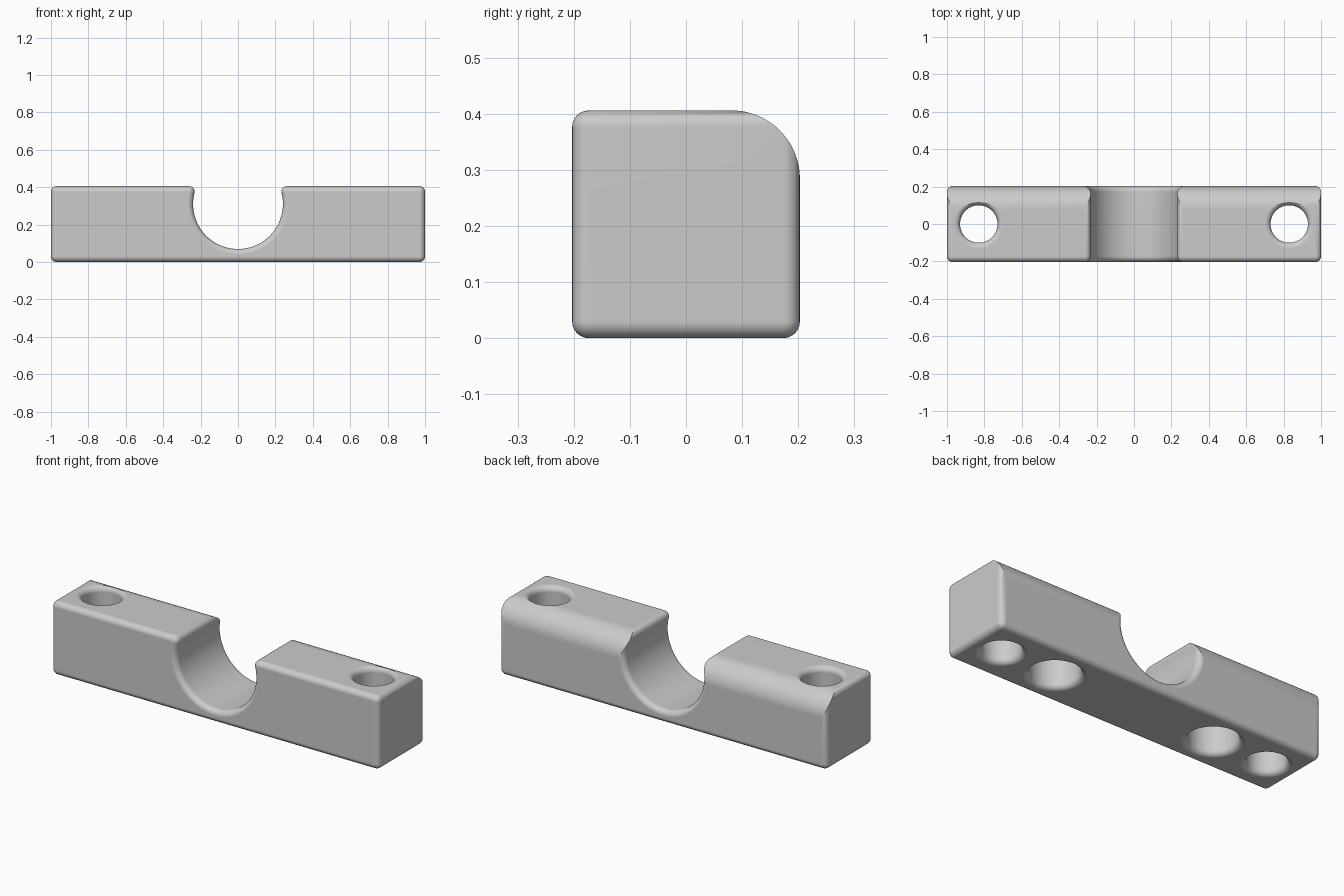
import bpy, bmesh
from math import pi, sin, cos, sqrt, atan2

if "Cube" in bpy.data.objects:
    bpy.data.objects.remove(bpy.data.objects["Cube"])

H = 0.406            # height and depth of the bar
HALF = H / 2
EDGE = 0.03          # small edge rounding
NOTCH_R, NOTCH_Z = 0.24, 0.31
BACK_R = 0.122       # large rounding on the top back edge

grey = bpy.data.materials.new("light grey")
grey.use_nodes = True
grey.diffuse_color = (0.6, 0.6, 0.6, 1)
grey.node_tree.nodes["Principled BSDF"].inputs["Base Color"].default_value = grey.diffuse_color


def arc(cx, cz, r, a0, a1, n):
    return [(cx + r * cos(a0 + (a1 - a0) * i / n), cz + r * sin(a0 + (a1 - a0) * i / n))
            for i in range(n + 1)]


def loft(name, rings):
    """Closed solid through a stack of equal rings of 3D points."""
    bm = bmesh.new()
    loops = [[bm.verts.new(p) for p in ring] for ring in rings]
    n = len(loops[0])
    for a, b in zip(loops, loops[1:]):
        for i in range(n):
            j = (i + 1) % n
            bm.faces.new((a[i], a[j], b[j], b[i]))
    bm.faces.new(loops[0])
    bm.faces.new(loops[-1])
    bmesh.ops.recalc_face_normals(bm, faces=bm.faces)
    mesh = bpy.data.meshes.new(name)
    bm.to_mesh(mesh)
    bm.free()
    ob = bpy.data.objects.new(name, mesh)
    bpy.context.collection.objects.link(ob)
    mesh.materials.append(grey)
    return ob


def bar_outline(d):
    """Front outline of the bar, shrunk by d, with the round cradle cut in."""
    r, top, x = EDGE - d, H - EDGE, 1 - EDGE
    lift = top - NOTCH_Z
    lip = sqrt((NOTCH_R + EDGE) ** 2 - lift ** 2)
    a = atan2(lift, lip)
    half = arc(x, EDGE, r, -pi / 2, 0, 6) + arc(x, top, r, 0, pi / 2, 6)
    half += arc(lip, top, r, pi / 2, pi + a, 10)
    half += arc(0, NOTCH_Z, NOTCH_R + d, a, -pi / 2, 32)[1:]
    return half + [(-px, pz) for px, pz in reversed(half[:-1])]


# Bar with rounded front and back edges
steps = [i / 6 * pi / 2 for i in range(7)]
side = [(EDGE * 0.995 * (1 - sin(t)), HALF - EDGE * (1 - cos(t))) for t in reversed(steps)]
stack = [(d, -y) for d, y in reversed(side)] + side
bar = loft("cradle_bar", [[(x, y, z) for x, z in bar_outline(d)] for d, y in stack])


def hole_cutter(name, x, r, through):
    """Round cutter that flares smoothly at each open mouth."""
    mouth = [(r + EDGE * (1 - sin(t)), EDGE * (1 - cos(t))) for t in reversed(steps)]
    mouth = mouth[::-1]
    prof = [(r + EDGE, -0.05)] + sorted(mouth, key=lambda p: p[1])
    if through:
        prof += [(q, H - z) for q, z in reversed(prof)]
    else:
        prof.append((r, 0.25))
    return loft(name, [[(x + q * cos(k * pi / 32), q * sin(k * pi / 32), z) for k in range(64)]
                       for q, z in prof])


cutters = []
for s in (-1, 1):
    cutters.append(hole_cutter("screw_hole_cutter", s * 0.83, 0.1, True))
    cutters.append(hole_cutter("blind_hole_cutter", s * 0.495, 0.127, False))

# Cutter for the large rounding along the top back edge
far = 0.1
corner = arc(HALF - BACK_R, H - BACK_R, BACK_R, 0, pi / 2, 20)
corner += [(HALF - BACK_R, H + far), (HALF + far, H + far), (HALF + far, H - BACK_R)]
cutters.append(loft("back_edge_cutter", [[(x, y, z) for y, z in corner] for x in (-1.1, 1.1)]))

bpy.context.view_layer.objects.active = bar
for cutter in cutters:
    cutter.hide_render = True
    mod = bar.modifiers.new("cut", "BOOLEAN")
    mod.operation, mod.solver, mod.object = "DIFFERENCE", "EXACT", cutter
    bpy.ops.object.modifier_apply(modifier=mod.name)
    bpy.data.objects.remove(cutter)

# Smooth shading with clean flat faces
bpy.ops.object.select_all(action="DESELECT")
bar.select_set(True)
bpy.ops.object.shade_smooth_by_angle(angle=pi / 6)
normals = bar.modifiers.new("weighted normals", "WEIGHTED_NORMAL")
normals.keep_sharp = True
